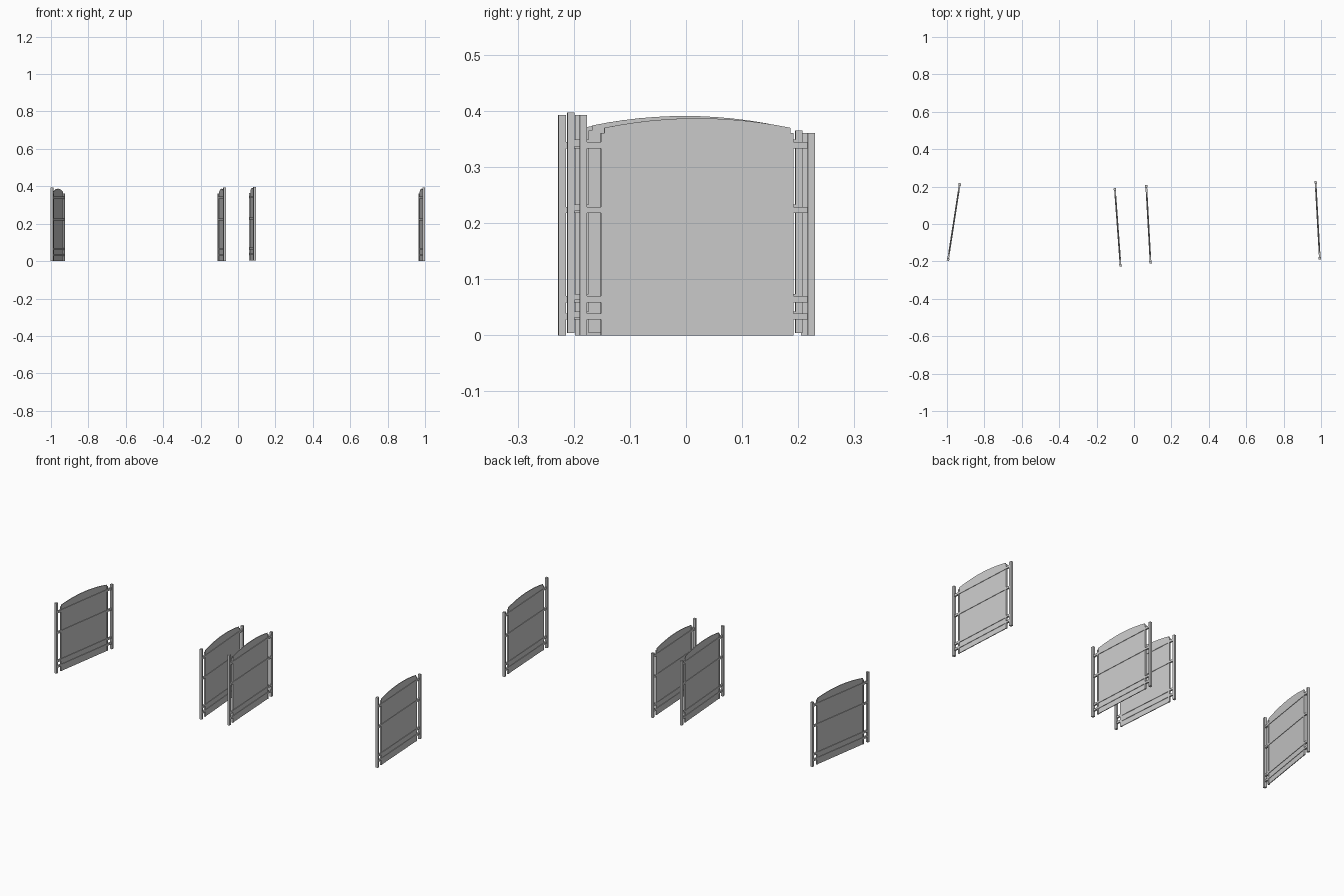
import bpy, bmesh, math
from mathutils import Matrix, Vector

cube = bpy.data.objects.get("Cube")
if cube:
    bpy.data.objects.remove(cube, do_unlink=True)

grey = bpy.data.materials.new("plain_grey")
grey.use_nodes = True
grey.diffuse_color = (0.6, 0.6, 0.6, 1)
grey.node_tree.nodes["Principled BSDF"].inputs["Base Color"].default_value = grey.diffuse_color


def finish(name, bm, place):
    mesh = bpy.data.meshes.new(name)
    bmesh.ops.recalc_face_normals(bm, faces=bm.faces)
    bm.to_mesh(mesh)
    bm.free()
    mesh.materials.append(grey)
    obj = bpy.data.objects.new(name, mesh)
    bpy.context.collection.objects.link(obj)
    obj.matrix_world = place


def box(name, place, y0, y1, z0, z1, thick):
    bm = bmesh.new()
    size = Matrix.Diagonal((thick, y1 - y0, z1 - z0, 1))
    centre = Matrix.Translation((0, (y0 + y1) / 2, (z0 + z1) / 2))
    bmesh.ops.create_cube(bm, size=1, matrix=centre @ size)
    finish(name, bm, place)


def arched_panel(name, place, half, side_z, peak_z, thick, steps=12):
    bm = bmesh.new()
    outline = [(-half, 0), (half, 0)]
    for i in range(steps + 1):
        t = 1 - 2 * i / steps
        outline.append((half * t, peak_z - (peak_z - side_z) * t * t))
    face = bm.faces.new([bm.verts.new((-thick / 2, y, z)) for y, z in outline])
    ext = bmesh.ops.extrude_face_region(bm, geom=[face])
    verts = [v for v in ext["geom"] if isinstance(v, bmesh.types.BMVert)]
    bmesh.ops.translate(bm, verts=verts, vec=Vector((thick, 0, 0)))
    finish(name, bm, place)


def gate(name, x, y, z, degrees):
    place = Matrix.Translation((x, y, z)) @ Matrix.Rotation(math.radians(degrees), 4, "Z")
    # Arched infill panel
    arched_panel(name + "_panel", place, 0.166, 0.37, 0.387, 0.004)
    # Tall hinge post in front, shorter latch post behind
    box(name + "_hinge_post", place, -0.21, -0.197, 0, 0.393, 0.013)
    box(name + "_latch_post", place, 0.197, 0.21, 0, 0.361, 0.013)
    # Slim stiles beside the panel
    for label, c in (("front", -0.168), ("back", 0.168)):
        box(f"{name}_{label}_stile", place, c - 0.004, c + 0.004, 0, 0.361, 0.008)
    # Horizontal rails
    for i, (low, high) in enumerate(((0.028, 0.039), (0.059, 0.07), (0.218, 0.229), (0.333, 0.345))):
        box(f"{name}_rail_{i + 1}", place, -0.198, 0.198, low, high, 0.009)


gate("outer_right_gate", -0.963, 0.011, 0, -8.8)
gate("inner_right_gate", -0.087, -0.018, 0, 4.2)
gate("inner_left_gate", 0.077, -0.002, 0.004, 3.2)
gate("outer_left_gate", 0.982, 0.02, 0, 3.2)
